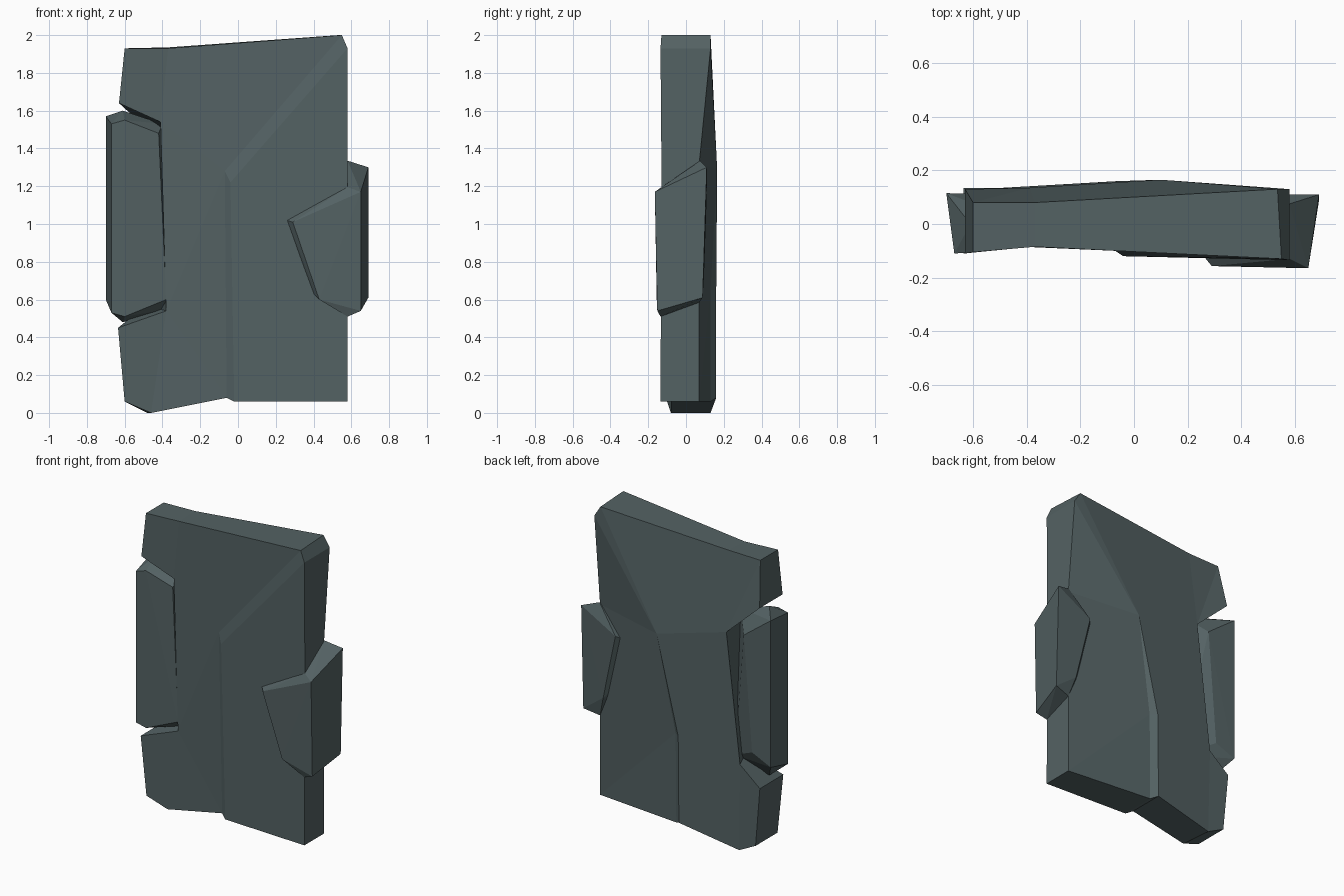
import bpy, bmesh

stone = bpy.data.materials.new("dark slate stone")
stone.diffuse_color = (0.088, 0.122, 0.126, 1)


def finish(bm, name):
    bmesh.ops.recalc_face_normals(bm, faces=bm.faces)
    mesh = bpy.data.meshes.new(name)
    bm.to_mesh(mesh)
    bm.free()
    mesh.materials.append(stone)
    obj = bpy.data.objects.new(name, mesh)
    bpy.context.collection.objects.link(obj)
    return obj


def chipped_block(name, points):
    """Faceted rock block: convex hull of a few corner points."""
    bm = bmesh.new()
    for p in points:
        bm.verts.new(p)
    res = bmesh.ops.convex_hull(bm, input=bm.verts)
    loose = {v for v in res["geom_interior"] + res["geom_unused"]
             if isinstance(v, bmesh.types.BMVert) and v.is_valid and not v.link_faces}
    bmesh.ops.delete(bm, geom=list(loose), context='VERTS')
    return finish(bm, name)


# Main slab: front and back outlines, clockwise from the top left corner
front = [(-.60, -.105, 1.93), (-.37, -.085, 1.93), (.55, -.13, 2.0), (.58, -.135, 1.93),
         (.58, -.13, 1.31), (.58, -.135, .06), (-.02, -.105, .06), (-.06, -.08, .08),
         (-.46, -.08, 0), (-.60, -.10, .06), (-.635, -.11, .45), (-.38, -.085, .54),
         (-.41, -.085, 1.54), (-.63, -.11, 1.64)]
back = [(-.60, .08, 1.93), (-.37, .08, 1.935), (.535, .13, 2.0), (.58, .13, 1.93),
        (.58, .07, 1.32), (.58, .07, .06), (-.02, .13, .06), (-.06, .16, .08),
        (-.48, .13, 0), (-.60, .13, .06), (-.635, .135, .45), (-.49, .135, .57),
        (-.39, .135, 1.42), (-.63, .13, 1.64)]
# Ends of the fracture that splits both faces (indices 14 onward)
front_fault = [(-.07, -.10, 1.28), (-.04, -.12, 1.22)]
back_fault = [(.10, .165, 1.29), (-.055, .16, .65), (-.015, .13, .65)]
front_faces = [(0, 13, 12, 1), (1, 12, 14, 2), (12, 11, 14), (11, 7, 14), (8, 7, 11),
               (11, 10, 9, 8), (2, 14, 15, 3), (14, 7, 6, 15), (3, 15, 4), (4, 15, 6, 5)]
back_faces = [(0, 13, 12), (0, 12, 1), (1, 12, 14, 2), (12, 11, 15, 14), (11, 8, 7, 15),
              (11, 10, 9, 8), (2, 14, 3), (3, 14, 4), (4, 14, 16, 5), (16, 6, 5),
              (14, 15, 16), (15, 7, 6, 16)]
bm = bmesh.new()
fv = [bm.verts.new(p) for p in front + front_fault]
bv = [bm.verts.new(p) for p in back + back_fault]
for verts, faces in ((fv, front_faces), (bv, back_faces)):
    for f in faces:
        bm.faces.new([verts[i] for i in f])
n = len(front)
for i in range(n):
    j = (i + 1) % n
    bm.faces.new((fv[i], fv[j], bv[j], bv[i]))
finish(bm, "stone_slab")

# Long block set in the left notch, widest in the middle so a groove shows around it
chipped_block("left_block", [
    (-.67, -.11, 1.53), (-.60, -.105, 1.55), (-.42, -.083, 1.48),
    (-.38, -.083, .60), (-.60, -.105, .51), (-.67, -.11, .53),
    (-.61, 0, 1.60), (-.40, 0, 1.53), (-.36, 0, .55), (-.61, 0, .48),
    (-.70, .115, 1.57), (-.50, .11, 1.42), (-.56, .11, .66), (-.70, .115, .60)])

# Angular block jutting from the right edge
chipped_block("right_block", [
    (.29, -.157, 1.01), (.65, -.165, 1.17), (.65, -.152, .54), (.43, -.155, .60),
    (.26, -.12, 1.02), (.58, -.13, 1.195), (.58, -.135, .51), (.40, -.12, .63),
    (.69, .11, 1.30), (.58, .075, 1.335), (.44, .11, 1.16), (.54, .095, .72),
    (.58, .07, .585), (.69, .088, .61)])
